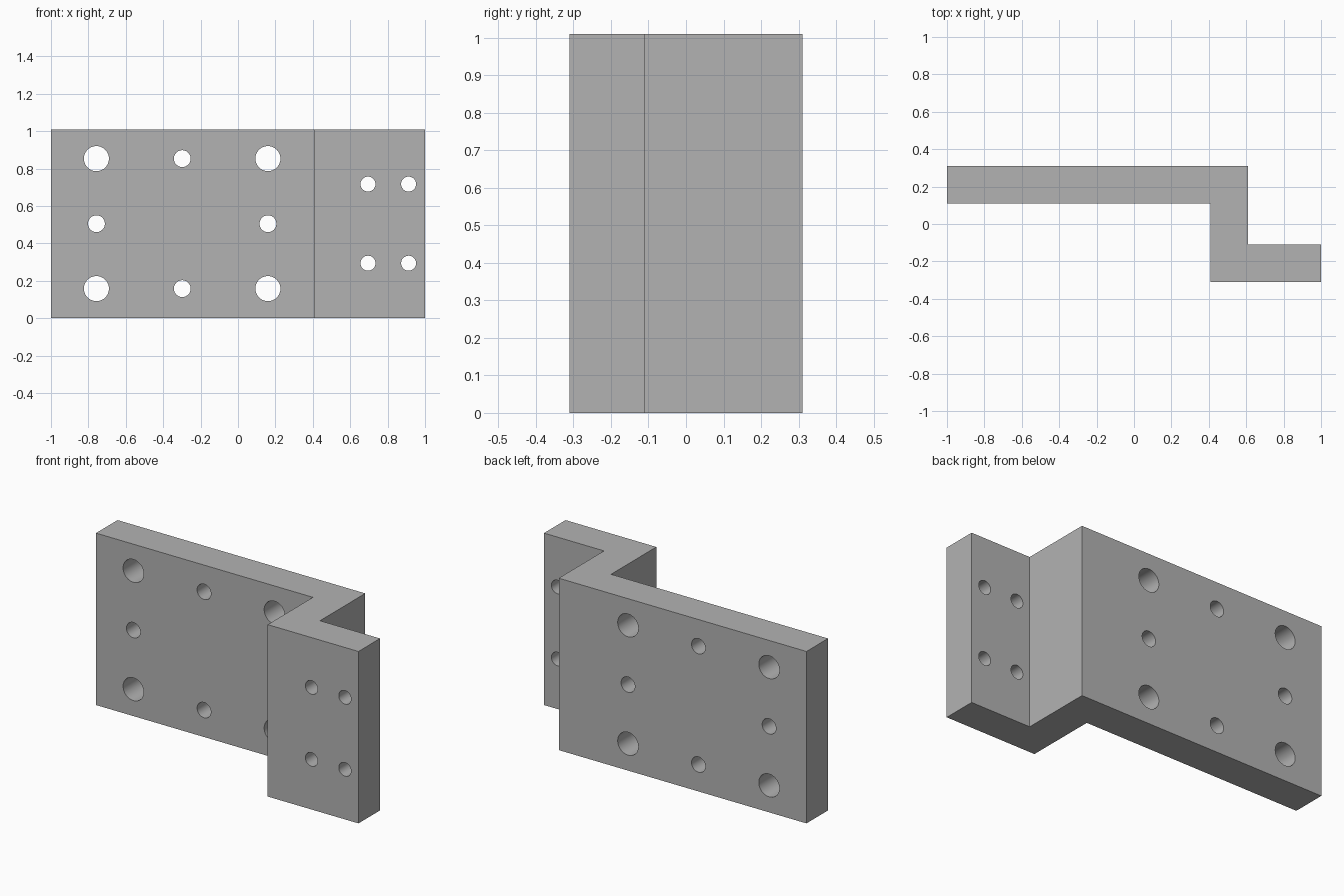
import bpy
import bmesh
from math import radians

cube = bpy.data.objects.get("Cube")
if cube:
    bpy.data.objects.remove(cube, do_unlink=True)

HEIGHT = 1.01

# Plain grey metal
grey = bpy.data.materials.new("grey metal")
grey.use_nodes = True
colour = (0.45, 0.45, 0.45, 1)
grey.diffuse_color = colour
grey.node_tree.nodes["Principled BSDF"].inputs["Base Color"].default_value = colour

# Z-shaped plate: plan outline extruded upwards
outline = [(-1, 0.31), (-1, 0.11), (0.41, 0.11), (0.41, -0.31),
           (1, -0.31), (1, -0.11), (0.61, -0.11), (0.61, 0.31)]
bm = bmesh.new()
base = bm.faces.new([bm.verts.new((x, y, 0)) for x, y in outline])
top = bmesh.ops.extrude_face_region(bm, geom=[base])["geom"]
bmesh.ops.translate(bm, vec=(0, 0, HEIGHT),
                    verts=[v for v in top if isinstance(v, bmesh.types.BMVert)])
bmesh.ops.recalc_face_normals(bm, faces=bm.faces)
mesh = bpy.data.meshes.new("offset_bracket")
bm.to_mesh(mesh)
bm.free()
mesh.materials.append(grey)
bracket = bpy.data.objects.new("offset_bracket", mesh)
bpy.context.collection.objects.link(bracket)


def drill(x, y, z, radius):
    """Cut a round hole through the plate along y."""
    bpy.ops.mesh.primitive_cylinder_add(vertices=48, radius=radius, depth=0.3,
                                        location=(x, y, z), rotation=(radians(90), 0, 0))
    cutter = bpy.context.object
    cutter.name = "hole_cutter"
    cutter.hide_render = True
    cutter.data.materials.append(grey)
    bpy.context.view_layer.objects.active = bracket
    mod = bracket.modifiers.new("hole", "BOOLEAN")
    mod.operation = "DIFFERENCE"
    mod.solver = "EXACT"
    mod.object = cutter
    bpy.ops.object.modifier_apply(modifier=mod.name)
    bpy.data.objects.remove(cutter, do_unlink=True)


# Long plate: ring of eight holes, large at the corners, small between
columns, rows = (-0.757, -0.298, 0.16), (0.158, 0.505, 0.853)
for i, x in enumerate(columns):
    for j, z in enumerate(rows):
        if (i, j) != (1, 1):
            drill(x, 0.21, z, 0.067 if i != 1 and j != 1 else 0.045)

# Short plate: four small holes
for x in (0.695, 0.912):
    for z in (0.294, 0.717):
        drill(x, -0.21, z, 0.04)

# Smooth hole walls, sharp plate edges
bpy.ops.object.select_all(action="DESELECT")
bracket.select_set(True)
bpy.context.view_layer.objects.active = bracket
bpy.ops.object.shade_smooth_by_angle(angle=radians(30))
